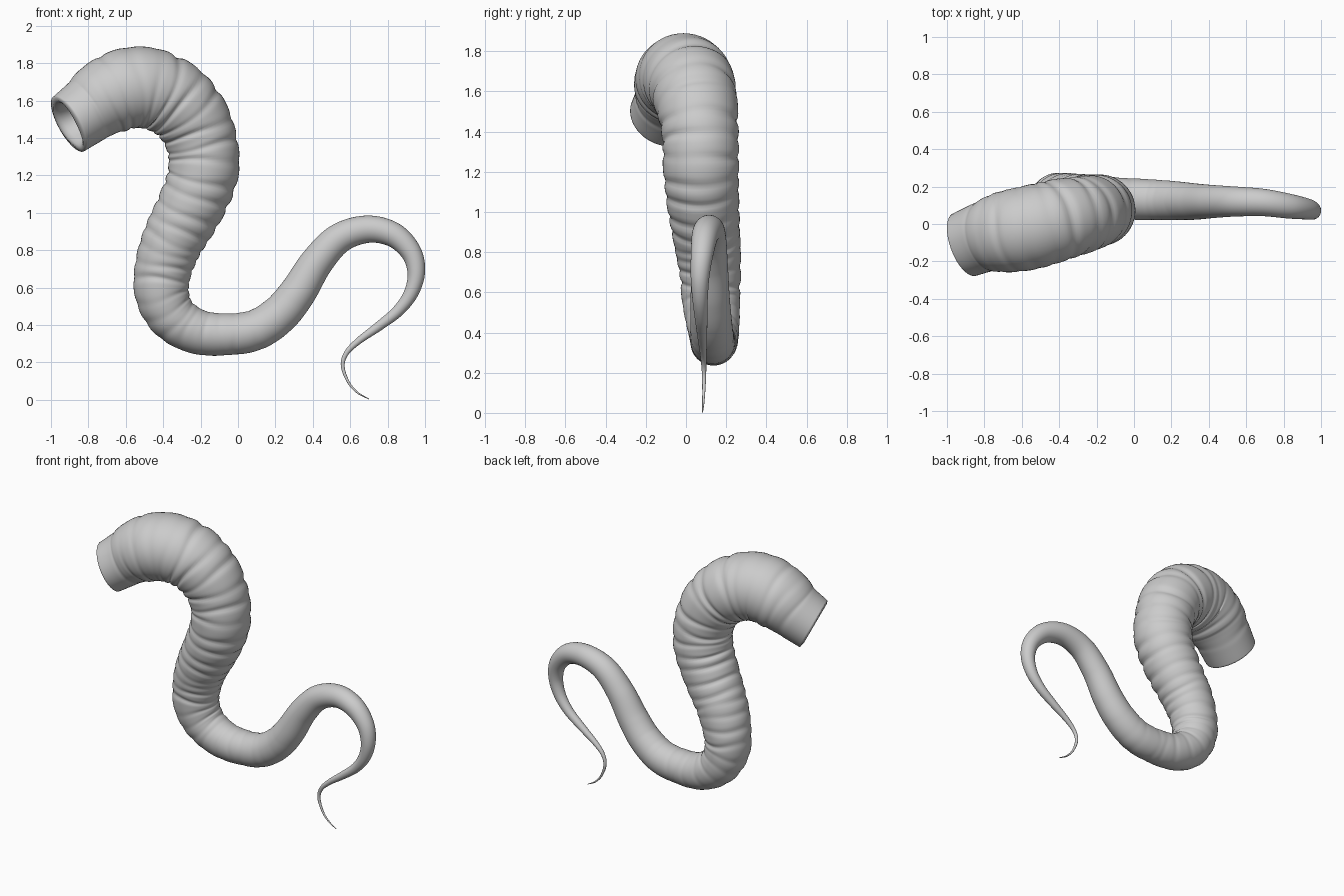
import bpy, bmesh, math, random
from mathutils import Vector

if "Cube" in bpy.data.objects:
    bpy.data.objects.remove(bpy.data.objects["Cube"])

random.seed(4)
SIDES, STEPS = 48, 16

# Centre line from mouth to tail tip: x, y, z, radius
PATH = [
    (-0.905, -0.11, 1.475, 0.165), (-0.80, -0.07, 1.55, 0.178),
    (-0.70, -0.045, 1.62, 0.205), (-0.56, -0.02, 1.67, 0.215),
    (-0.41, 0.02, 1.645, 0.212), (-0.28, 0.05, 1.55, 0.202),
    (-0.20, 0.07, 1.40, 0.190), (-0.185, 0.075, 1.22, 0.187),
    (-0.25, 0.085, 1.04, 0.178), (-0.345, 0.105, 0.86, 0.165),
    (-0.40, 0.12, 0.70, 0.152), (-0.405, 0.125, 0.56, 0.143),
    (-0.345, 0.135, 0.44, 0.130), (-0.22, 0.14, 0.365, 0.118),
    (-0.07, 0.135, 0.35, 0.111), (0.09, 0.13, 0.372, 0.107),
    (0.22, 0.125, 0.455, 0.102), (0.32, 0.12, 0.575, 0.096),
    (0.42, 0.12, 0.735, 0.087), (0.54, 0.12, 0.862, 0.079),
    (0.69, 0.115, 0.912, 0.072), (0.83, 0.095, 0.883, 0.065),
    (0.925, 0.08, 0.79, 0.055), (0.953, 0.07, 0.68, 0.046),
    (0.925, 0.07, 0.57, 0.038), (0.855, 0.075, 0.475, 0.031),
    (0.755, 0.08, 0.395, 0.025), (0.645, 0.085, 0.315, 0.018),
    (0.58, 0.088, 0.25, 0.013), (0.56, 0.09, 0.18, 0.010),
    (0.59, 0.088, 0.095, 0.007), (0.64, 0.085, 0.038, 0.005),
    (0.70, 0.082, 0.004, 0.002),
]


def smooth_path(points):
    """Catmull-Rom interpolation of position and radius."""
    p = [Vector(q) for q in points]
    p = [2 * p[0] - p[1]] + p + [2 * p[-1] - p[-2]]
    out = []
    for i in range(1, len(p) - 2):
        a, b, c, d = p[i - 1:i + 3]
        for s in range(STEPS):
            t = s / STEPS
            out.append(0.5 * (2 * b + (c - a) * t + (2 * a - 5 * b + 4 * c - d) * t * t
                              + (3 * b - a - 3 * c + d) * t ** 3))
    return out + [p[-2]]


samples = smooth_path(PATH)
centres = [s.to_3d() for s in samples]
length = [0.0]
for a, b in zip(centres, centres[1:]):
    length.append(length[-1] + (b - a).length)

# Uneven groove positions along the body
grooves, s = [], 0.14
while s < 3.0:
    grooves.append((s, random.uniform(0.5, 1.0), random.uniform(0, math.tau)))
    s += random.uniform(0.065, 0.115)


def crease(dist, angle, radius):
    """Depth of the ring grooves at a point on the skin."""
    total = 0.0
    for pos, depth, phase in grooves:
        d = dist - pos - 0.012 * math.sin(angle + phase) - 0.005 * math.sin(3 * angle + phase)
        if abs(d) < 0.09:
            local = depth * (0.7 + 0.3 * math.sin(2 * angle + phase))
            total += local * math.exp(-(d / 0.017) ** 2)
    fade = 0.5 if dist < 0.55 else max(0.0, min(1.0, (2.7 - dist) / 1.1))
    return 0.075 * radius * total * fade


bm = bmesh.new()


def ring(centre, tangent, radius_at):
    side = (Vector((0, 1, 0)) - tangent * tangent.y).normalized()
    other = tangent.cross(side)
    verts = []
    for k in range(SIDES):
        a = math.tau * k / SIDES
        r = radius_at(a)
        verts.append(bm.verts.new(centre + side * math.cos(a) * r + other * math.sin(a) * r))
    return verts


rings = []
# Mouth: cavity floor, inner throat and rounded lip (inset along the axis, radius)
mouth_axis = Vector((0.83, 0.32, 0.46)).normalized()
for inset, r in [(0.16, 0.03), (0.155, 0.07), (0.12, 0.095), (0.06, 0.105),
                 (0.02, 0.115), (0.0, 0.128), (-0.008, 0.143), (-0.004, 0.157)]:
    rings.append(ring(centres[0] + mouth_axis * inset, mouth_axis,
                      lambda a, r=r: r * (1 + 0.05 * math.sin(3 * a + 1))))

# Body: wrinkled tapering tube
for i, sample in enumerate(samples):
    j0, j1 = max(i - 1, 0), min(i + 1, len(samples) - 1)
    tangent = (centres[j1] - centres[j0]).normalized()
    blend = max(0.0, 1 - length[i] / 0.15)
    tangent = tangent.lerp(mouth_axis, blend).normalized()
    base = sample[3] * 1.015
    widen = 0.06 * max(0.0, 1 - length[i] / 0.9)
    rings.append(ring(centres[i], tangent, lambda a: base * (1 + widen * math.cos(a) ** 2)
                      - crease(length[i], a, base)))

for a, b in zip(rings, rings[1:]):
    for k in range(SIDES):
        n = (k + 1) % SIDES
        bm.faces.new((a[k], a[n], b[n], b[k]))
bm.faces.new(rings[0])
bm.faces.new(rings[-1])
bmesh.ops.recalc_face_normals(bm, faces=bm.faces)
for f in bm.faces:
    f.smooth = True

mesh = bpy.data.meshes.new("worm_body")
bm.to_mesh(mesh)
bm.free()
bpy.context.collection.objects.link(bpy.data.objects.new("worm_body", mesh))
